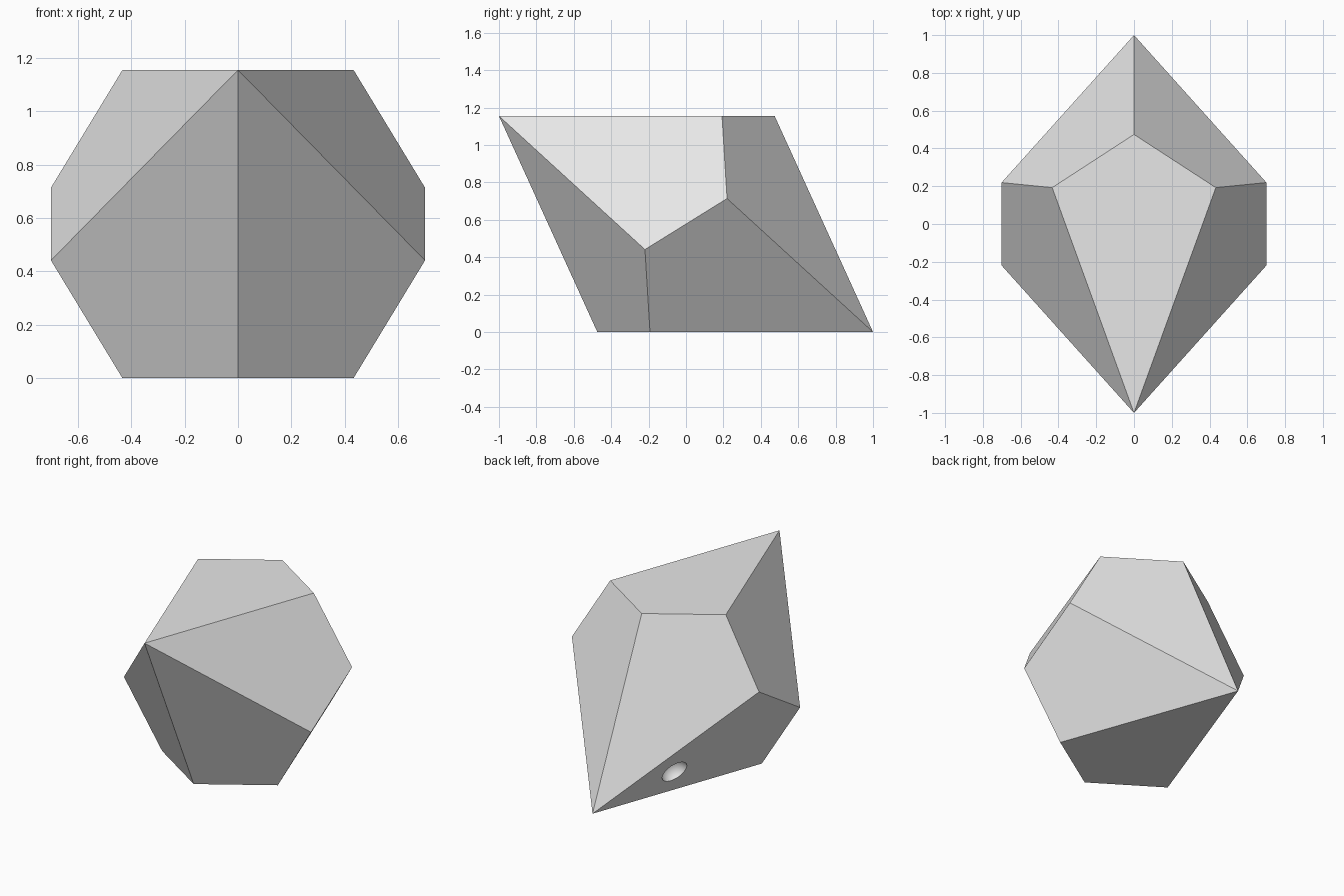
import bpy, bmesh, math
from mathutils import Matrix, Vector

cube = bpy.data.objects.get("Cube")
if cube:
    bpy.data.objects.remove(cube, do_unlink=True)

grey = bpy.data.materials.new("plain_grey")
grey.use_nodes = True
colour = (0.8, 0.8, 0.8, 1)
grey.diffuse_color = colour
grey.node_tree.nodes["Principled BSDF"].inputs["Base Color"].default_value = colour


def add_object(name, bm):
    mesh = bpy.data.meshes.new(name)
    bm.to_mesh(mesh)
    bm.free()
    mesh.materials.append(grey)
    obj = bpy.data.objects.new(name, mesh)
    bpy.context.collection.objects.link(obj)
    return obj


# Proportions of the ten-sided body, tipped to rest on one kite face
tilt = math.radians(60)
apex = 2 / math.sqrt(3)
zig = apex * math.tan(math.radians(18)) ** 2
half = apex / 2
radius = (half + zig * math.cos(tilt)) / math.sin(tilt)
place = Matrix.Translation((0, 0, half)) @ Matrix.Rotation(tilt, 4, "X")

# Body: two apexes and a zigzag belt joined by kite faces
bm = bmesh.new()
top = bm.verts.new(place @ Vector((0, 0, apex)))
bottom = bm.verts.new(place @ Vector((0, 0, -apex)))
belt = []
for k in range(10):
    a = math.radians(90 + 36 * k)
    z = zig if k % 2 else -zig
    belt.append(bm.verts.new(
        place @ Vector((radius * math.cos(a), radius * math.sin(a), z))))
kites = []
for k in range(10):
    before, here, after = belt[k - 1], belt[k], belt[(k + 1) % 10]
    if k % 2:
        kites.append(bm.faces.new((bottom, after, here, before)))
    else:
        kites.append(bm.faces.new((top, before, here, after)))
bm.normal_update()

# Dimple position, on the long axis of one kite
normal = kites[3].normal.copy()
centre = bottom.co.lerp(belt[3].co, 0.395) + normal * 0.003
body = add_object("ten_sided_body", bm)

# Round dimple cutter, smooth inside
bm = bmesh.new()
bmesh.ops.create_uvsphere(bm, u_segments=32, v_segments=16, radius=0.088)
turn = normal.to_track_quat("Z", "Y").to_matrix().to_4x4()
bm.transform(Matrix.Translation(centre) @ turn)
for f in bm.faces:
    f.smooth = True
cutter = add_object("dimple_cutter", bm)
cutter.hide_render = True

cut = body.modifiers.new("dimple", "BOOLEAN")
cut.operation = "DIFFERENCE"
cut.solver = "EXACT"
cut.object = cutter
bpy.context.view_layer.objects.active = body
bpy.ops.object.modifier_apply(modifier=cut.name)
bpy.data.objects.remove(cutter, do_unlink=True)
